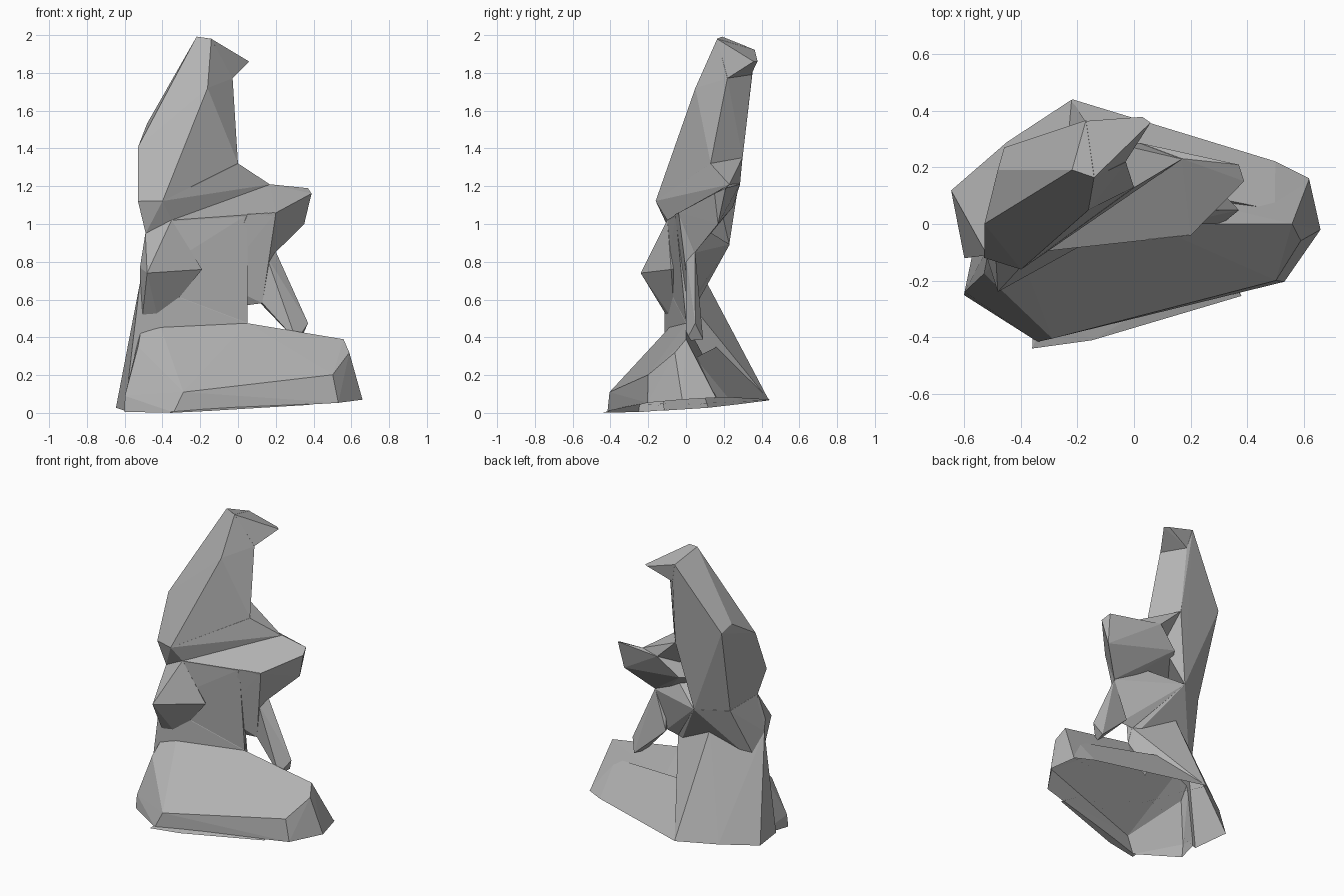
import bpy, bmesh, random
from mathutils import Vector

random.seed(4)
if "Cube" in bpy.data.objects:
    bpy.data.objects.remove(bpy.data.objects["Cube"], do_unlink=True)

stone = bpy.data.materials.new("grey stone")
stone.use_nodes = True
GREY = (0.45, 0.45, 0.45, 1)
stone.diffuse_color = GREY
bsdf = next(n for n in stone.node_tree.nodes if n.type == 'BSDF_PRINCIPLED')
bsdf.inputs["Base Color"].default_value = GREY
bsdf.inputs["Roughness"].default_value = 0.9


def boulder(name, *corners):
    """Chiselled convex block spanning the given corners, very slightly weathered."""
    bm = bmesh.new()
    for c in corners:
        wear = Vector([random.uniform(-0.0015, 0.0015) for _ in range(3)])
        bm.verts.new(Vector(c) + wear)
    bmesh.ops.convex_hull(bm, input=list(bm.verts))
    bmesh.ops.delete(bm, geom=[v for v in bm.verts if not v.link_faces], context='VERTS')
    bmesh.ops.recalc_face_normals(bm, faces=list(bm.faces))
    mesh = bpy.data.meshes.new(name)
    bm.to_mesh(mesh)
    bm.free()
    mesh.materials.append(stone)
    obj = bpy.data.objects.new(name, mesh)
    bpy.context.collection.objects.link(obj)
    return obj


def ground(x, y):
    """Point on the gently tilted plane under the rock."""
    return (x, y, 0.055 + 0.04 * x + 0.07 * y)


# Ground outline
front_rim = [ground(-.6, -.25), ground(-.34, -.415), ground(.53, -.205)]
right_rim = [ground(.66, -.02), ground(.62, .16)]
rear_rim = [ground(-.22, .44), ground(-.45, .29), ground(-.645, .12)]

# Corners shared by neighbouring blocks
toe_left = (-.51, -.07, .47)
toe_front = (-.42, -.06, .49)
toe_right = (.05, .0, .485)
crease = (.1, .11, .28)
gap_left = (.04, .03, .58)
gap_right = (.13, .02, .59)
hip_left = (-.52, -.11, .7)
hip_rear = (-.25, .1, .72)
back_left = (-.42, .12, .9)
back_right = (-.22, .23, .9)
notch_left = (-.49, -.08, .96)
notch_front = (-.35, -.1, 1.03)
chest = (.05, -.056, 1.06)
elbow_front = (.15, .0, .84)
elbow_rear = (.2, .05, .86)
ledge_front = (.2, -.04, 1.07)
ledge_top = (.17, .23, 1.22)
ledge_rear = (.02, .285, 1.22)
brow = (-.4, -.16, 1.13)
neck_front = (.0, .13, 1.33)
neck_rear = (-.13, .3, 1.36)
crown = [(-.22, .19, 2), (-.14, .165, 1.99), (-.17, .365, 1.93),
         (-.03, .22, 1.78), (-.14, .345, 1.8)]

# Wide foot with a bevelled front
foot = boulder("rock_formation", *front_rim, *right_rim, ground(.1, .12),
               ground(-.55, .0), toe_left, toe_front, toe_right, crease,
               (-.29, -.405, .12), (.5, -.2, .21), (-.6, -.24, .1),
               (-.53, -.175, .36), (.59, -.06, .33), (.56, .0, .4))

# Thin broken lip along the front edge
lip = boulder("ragged_lip", ground(-.36, -.44), ground(-.15, -.41), ground(.05, -.35),
              ground(.38, -.255), ground(.3, -.1), ground(-.35, -.3),
              (-.3, -.3, .05), (.3, -.15, .09))

# Shallow apron behind the foot
apron = boulder("rear_apron", rear_rim[0], ground(.2, .3), ground(.5, .22),
                right_rim[1], ground(.0, .0), crease, (-.24, .2, .38), (.5, .05, .3))

# Buttress rising from the rear of the foot
buttress = boulder("rear_buttress", *rear_rim, ground(-.6, -.12), ground(.0, .05),
                   toe_left, toe_front, toe_right, gap_left, hip_left, hip_rear,
                   (-.24, .235, .44))

# Narrow waist
waist = boulder("waist", toe_left, toe_front, toe_right, gap_left, hip_left, hip_rear,
                back_left, back_right, notch_left, notch_front, chest)

# Arch carrying the ledge above the opening
arch = boulder("arch", gap_left, gap_right, elbow_front, elbow_rear, chest,
               ledge_front, hip_rear, back_right, (-.1, -.03, .7))

# Pointed bulge on the front corner
bulge = boulder("front_bulge", toe_left, toe_front, notch_left, notch_front,
                (-.48, -.24, .75), (-.52, -.12, .78), (-.19, -.08, .77), (-.3, .04, .8))

# Leaning strut beside the opening
strut = boulder("strut", elbow_front, elbow_rear, gap_right, (.11, .06, .6),
                (.37, .05, .485), (.31, .0, .39), (.33, .09, .4))

# Overhanging ledge
ledge = boulder("ledge", notch_front, ledge_front, ledge_top, ledge_rear,
                elbow_front, elbow_rear, (.39, .15, 1.17), (.37, .21, 1.2),
                (.35, .17, 1.01), (-.12, .25, 1.1))

# Slope joining ledge and spire
slope = boulder("spire_foot", brow, notch_front, neck_front, neck_rear,
                ledge_top, ledge_rear)

# Tall spire
spire = boulder("spire", *crown, brow, neck_front, neck_rear, notch_front, notch_left,
                back_left, back_right, (-.53, -.12, 1.13), (-.53, .0, 1.42),
                (-.48, .19, 1.54), (-.46, .27, 1.5), (-.16, .05, 1.73))

# Hooked tip
tip = boulder("tip", *crown, (.06, .36, 1.87), (.03, .38, 1.87))

# Fuse all blocks into one solid
parts = [lip, apron, buttress, waist, arch, bulge, strut, ledge, slope, spire, tip]
for part in parts:
    mod = foot.modifiers.new(part.name, 'BOOLEAN')
    mod.operation = 'UNION'
    mod.solver = 'EXACT'
    mod.object = part
bpy.context.view_layer.update()
graph = bpy.context.evaluated_depsgraph_get()
fused = bpy.data.meshes.new_from_object(foot.evaluated_get(graph))
foot.modifiers.clear()
foot.data = fused
for part in parts:
    bpy.data.objects.remove(part, do_unlink=True)

# Open the underside and rest the rim on the ground
bm = bmesh.new()
bm.from_mesh(fused)
bm.normal_update()
under = [f for f in bm.faces
         if f.normal.z < -0.5 and all(v.co.z < 0.115 for v in f.verts)]
bmesh.ops.delete(bm, geom=under, context='FACES')
low = min(v.co.z for v in bm.verts)
bmesh.ops.translate(bm, verts=list(bm.verts), vec=(0, 0, -low))
bm.to_mesh(fused)
bm.free()
